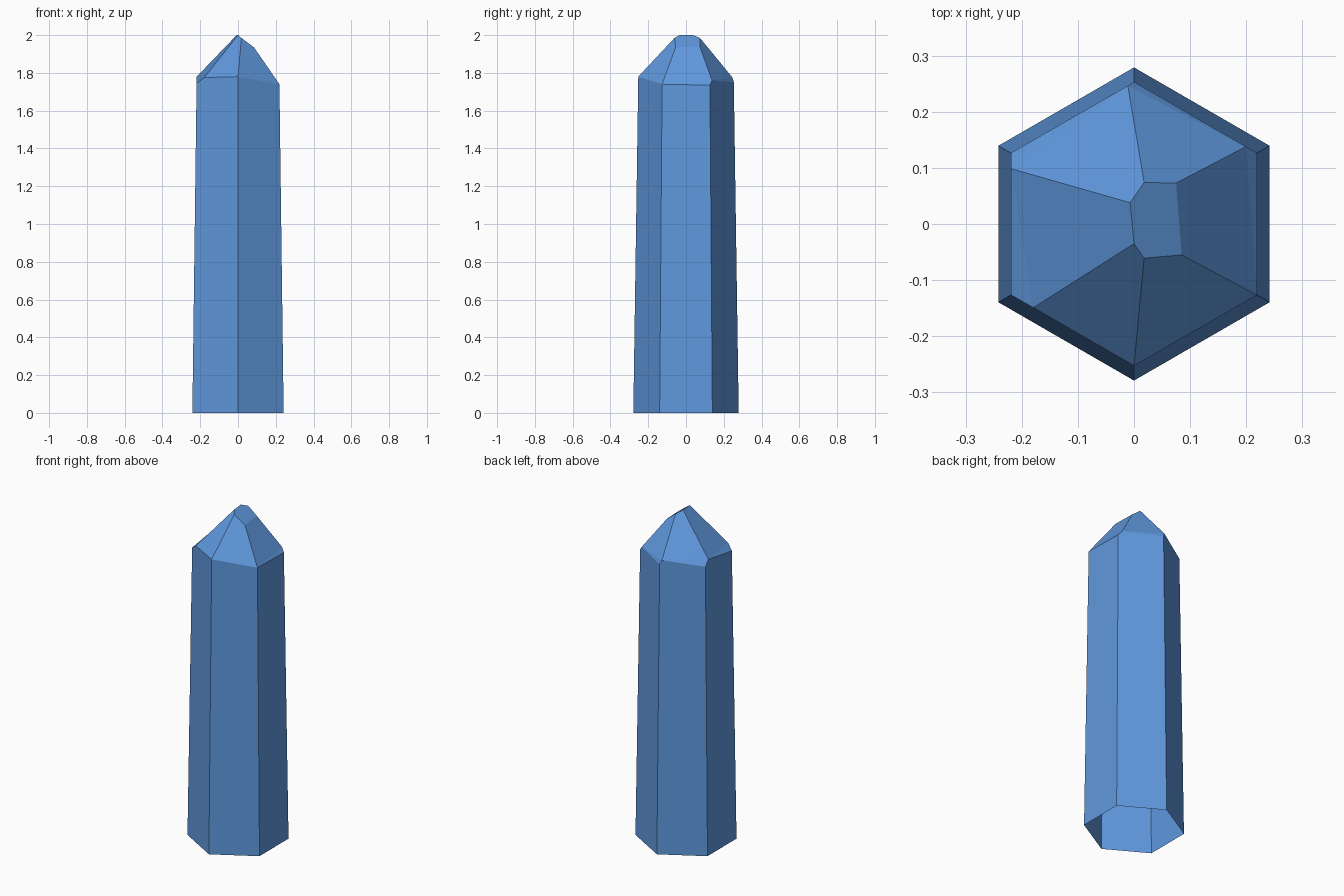
import bpy
import bmesh
import math

cube = bpy.data.objects.get("Cube")
if cube:
    bpy.data.objects.remove(cube)

BASE_RADIUS = 0.279
TAPER = 0.0148  # radius lost per unit of height


def corner(index, z):
    """Point on the tapered six-sided column."""
    angle = math.radians(60 * index - 30)
    radius = BASE_RADIUS - TAPER * z
    return (radius * math.cos(angle), radius * math.sin(angle), z)


def on_wall(index, t, z):
    """Point part of the way along one column wall."""
    a, b = corner(index, z), corner(index + 1, z)
    return tuple(p + (q - p) * t for p, q in zip(a, b))


bm = bmesh.new()
base = [bm.verts.new(corner(i, 0)) for i in range(6)]
shoulder = [bm.verts.new(corner(i, z))
            for i, z in enumerate((1.74, 1.735, 1.75, 1.745, 1.745, 1.78))]

# Extra points where the cut facets meet the column walls
cuts = {i: bm.verts.new(on_wall(i, t, z)) for i, t, z in
        ((1, 0.09, 1.76), (2, 0.05, 1.775), (3, 0.11, 1.78), (4, 0.18, 1.775))}

# Slanted facet at the very tip
tip = [bm.verts.new(p) for p in (
    (0.085, -0.055, 1.935), (0.075, 0.073, 1.94), (0.018, 0.074, 1.985),
    (-0.007, 0.038, 2.0), (0.0, -0.035, 2.0), (0.018, -0.061, 1.985))]
bm.faces.new(tip)

# Column walls, open underneath
for i in range(6):
    j = (i + 1) % 6
    middle = [cuts[i]] if i in cuts else []
    bm.faces.new([base[i], base[j], shoulder[j]] + middle + [shoulder[i]])

# Large sloping facets, with narrow slivers where they overrun a corner
ends = [cuts.get(i, shoulder[i]) for i in range(6)]
for i in range(6):
    j = (i + 1) % 6
    bm.faces.new([ends[i], ends[j], tip[j], tip[i]])
    if j in cuts:
        bm.faces.new([ends[i], shoulder[j], ends[j]])

bmesh.ops.recalc_face_normals(bm, faces=bm.faces)
if bm.faces[0].normal.z < 0:
    bmesh.ops.reverse_faces(bm, faces=bm.faces)
mesh = bpy.data.meshes.new("crystal")
bm.to_mesh(mesh)
bm.free()

# Single blue finish
blue = bpy.data.materials.new("crystal_blue")
colour = (0.114, 0.314, 0.723, 1)
blue.use_nodes = True
blue.diffuse_color = colour
blue.node_tree.nodes["Principled BSDF"].inputs["Base Color"].default_value = colour
mesh.materials.append(blue)

crystal = bpy.data.objects.new("crystal", mesh)
bpy.context.collection.objects.link(crystal)
